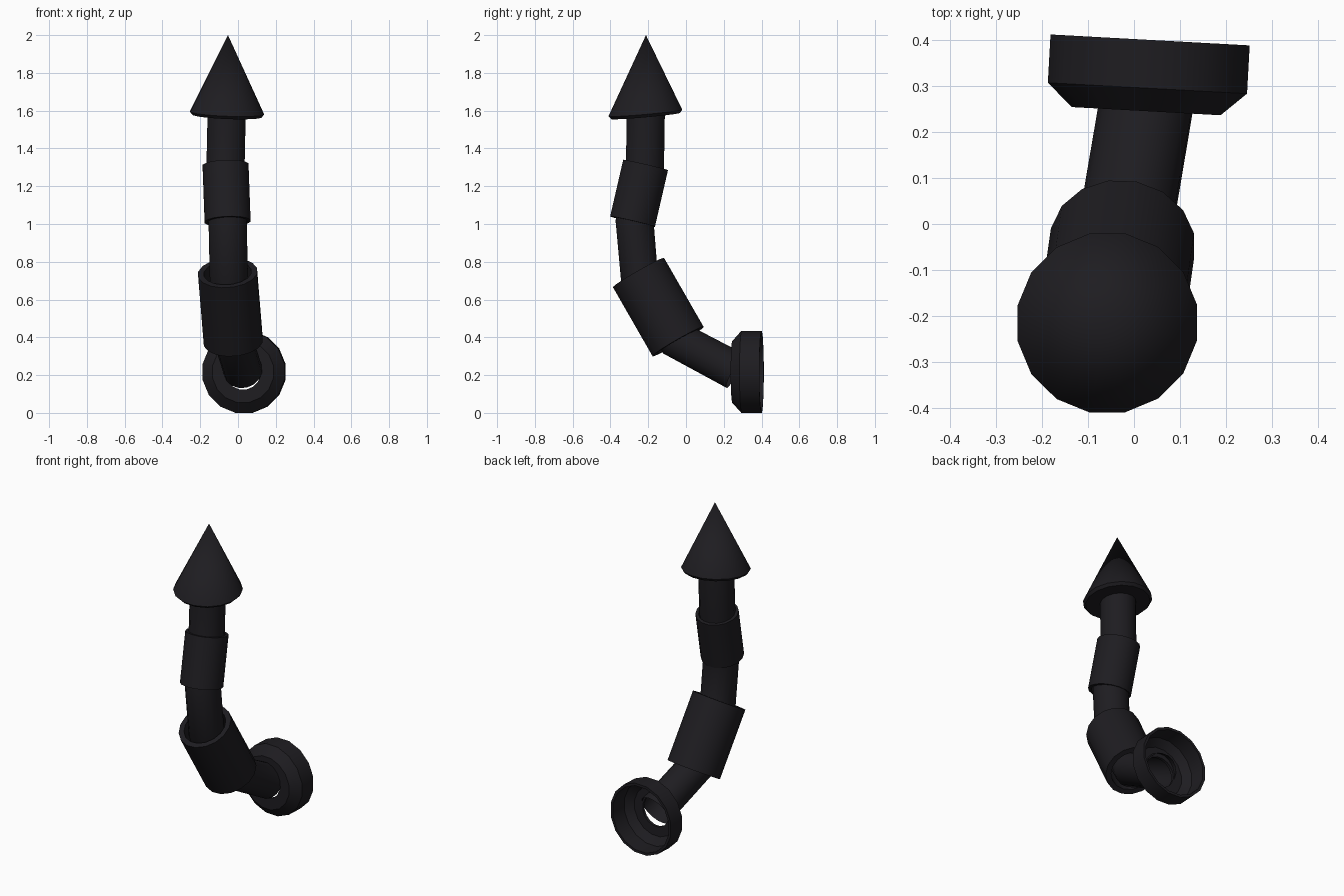
import bpy, bmesh, math
from mathutils import Vector

if "Cube" in bpy.data.objects:
    bpy.data.objects.remove(bpy.data.objects["Cube"])

SIDES = 16
mat = bpy.data.materials.new("black_metal")
mat.diffuse_color = (0.013, 0.012, 0.015, 1)
mat.use_nodes = True
mat.node_tree.nodes["Principled BSDF"].inputs["Base Color"].default_value = mat.diffuse_color


def loft(name, rings, wrap=False, cap_ends=False):
    """Skin a list of (centre, normal, radius) rings; radius 0 is a point."""
    bm = bmesh.new()
    loops = []
    for c, n, r in rings:
        c, n = Vector(c), Vector(n).normalized()
        if r == 0:
            loops.append([bm.verts.new(c)] * SIDES)
            continue
        u = (Vector((1, 0, 0)) - n * n.x).normalized()
        v = n.cross(u)
        angles = [(i + 0.5) * math.tau / SIDES for i in range(SIDES)]
        loops.append([bm.verts.new(c + r * (u * math.cos(a) + v * math.sin(a)))
                      for a in angles])
    pairs = list(zip(loops, loops[1:]))
    if wrap:
        pairs.append((loops[-1], loops[0]))
    for a, b in pairs:
        for i in range(SIDES):
            j = (i + 1) % SIDES
            bm.faces.new(list(dict.fromkeys((a[i], a[j], b[j], b[i]))))
    if cap_ends:
        bm.faces.new(loops[0])
    bmesh.ops.recalc_face_normals(bm, faces=bm.faces)
    mesh = bpy.data.meshes.new(name)
    bm.to_mesh(mesh)
    bm.free()
    mesh.materials.append(mat)
    ob = bpy.data.objects.new(name, mesh)
    bpy.context.collection.objects.link(ob)
    bpy.ops.object.select_all(action='DESELECT')
    ob.select_set(True)
    bpy.context.view_layer.objects.active = ob
    bpy.ops.object.shade_smooth_by_angle(angle=math.radians(30))
    return ob


def sleeve(name, bottom, top, outer, inner):
    n = Vector(top) - Vector(bottom)
    loft(name, [(bottom, n, outer), (top, n, outer),
                (top, n, inner), (bottom, n, inner)], wrap=True)


# Bent pipe running from the bell to the cone
path = [Vector(p) for p in [
    (0.027, 0.262, 0.222), (-0.026, -0.05, 0.388), (-0.048, -0.245, 0.70),
    (-0.055, -0.272, 1.013), (-0.066, -0.217, 1.312), (-0.06, -0.213, 1.59)]]
rings = []
for i, p in enumerate(path):
    before = (p - path[i - 1]).normalized() if i else Vector()
    after = (path[i + 1] - p).normalized() if i < len(path) - 1 else Vector()
    rings.append((p, before + after, 0.103))
loft("bent_pipe", rings)

# Two sleeves around the pipe
sleeve("large_sleeve", (-0.025, -0.042, 0.378), (-0.055, -0.251, 0.742), 0.159, 0.127)
sleeve("small_sleeve", (-0.055, -0.283, 1.013), (-0.066, -0.214, 1.312), 0.124, 0.106)

# Pointed cone with a thin lip under its tilted base
tilt = Vector((0.04, -0.09, 1)).normalized()
base = Vector((-0.058, -0.215, 1.588))
loft("cone_tip", [(base - tilt * 0.016, tilt, 0.185), (base, tilt, 0.199),
                  ((-0.053, -0.212, 2.0), tilt, 0)], cap_ends=True)

# Hollow bell at the lower end, open towards the back
axis = Vector((0.055, 1, 0)).normalized()
mouth = Vector((0.035, 0.40, 0.217))
profile = [(-0.155, 0.095), (-0.155, 0.165), (-0.105, 0.221), (0, 0.221),
           (0, 0.205), (-0.10, 0.200), (-0.138, 0.155), (-0.138, 0.095)]
loft("bell", [(mouth + axis * d, axis, r) for d, r in profile], wrap=True)
